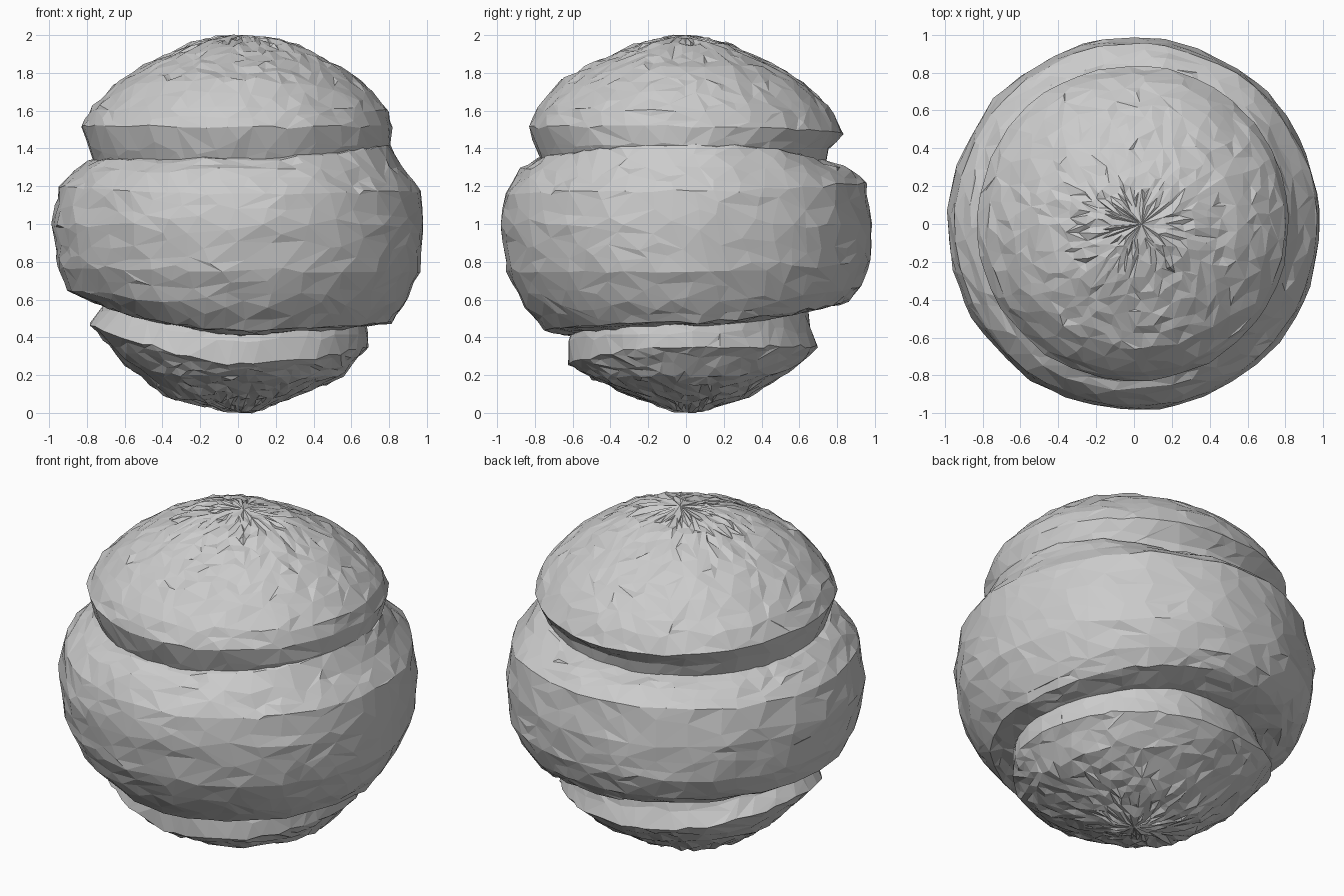
import bpy, bmesh, math, random
from mathutils import Vector, noise

if "Cube" in bpy.data.objects:
    bpy.data.objects.remove(bpy.data.objects["Cube"])

random.seed(4)
SEGS = 72
STEP = 0.055


def catmull(a, b, c, d, t):
    return 0.5 * (2 * b + (c - a) * t + (2 * a - 5 * b + 4 * c - d) * t * t
                  + (3 * b - a - 3 * c + d) * t ** 3)


def loft(name, right, back, left, front, pole=None):
    """Loft through four side profiles (radius, z), with a hewn, faceted surface."""
    sides = [right, back, left, front]
    rows = []
    for i in range(len(right) - 1):
        length = max(math.dist(s[i], s[i + 1]) for s in sides)
        n = max(1, round(length / STEP))
        rows += [(i, k / n) for k in range(n)]
    rows.append((len(right) - 2, 1.0))

    bm = bmesh.new()
    rings = []
    for i, t in rows:
        ring = []
        quad = []
        for s in sides:
            a, b = s[i], s[i + 1]
            quad.append((a[0] + (b[0] - a[0]) * t, a[1] + (b[1] - a[1]) * t))
        for j in range(SEGS):
            f = (j + random.uniform(-0.25, 0.25)) / SEGS * 4
            q, u = int(math.floor(f)), f - math.floor(f)
            p = [quad[(q + k) % 4] for k in (-1, 0, 1, 2)]
            u = u * u * (3 - 2 * u)
            r = p[1][0] + (p[2][0] - p[1][0]) * u
            z = p[1][1] + (p[2][1] - p[1][1]) * u
            ang = f * math.pi / 2
            v = Vector((r * math.cos(ang), r * math.sin(ang), z))
            d = noise.noise(v * 4.0) * 0.012 + random.uniform(-0.005, 0.005)
            out = Vector((v.x, v.y, v.z - 1)).normalized()
            v += out * d
            v.z += random.uniform(-0.008, 0.008)
            ring.append(bm.verts.new(v))
        rings.append(ring)
    for a, b in zip(rings, rings[1:]):
        for j in range(SEGS):
            k = (j + 1) % SEGS
            bm.faces.new((a[j], b[j], b[k], a[k]))
    if pole:
        tip = bm.verts.new(pole)
        end = rings[0] if pole[2] > 1 else rings[-1]
        for j in range(SEGS):
            bm.faces.new((end[j], end[(j + 1) % SEGS], tip))
    bmesh.ops.triangulate(bm, faces=bm.faces[:])
    bmesh.ops.recalc_face_normals(bm, faces=bm.faces[:])
    # keep normals pointing away from the centre of the ball
    if sum(f.normal.dot(f.calc_center_median() - Vector((0, 0, 1))) for f in bm.faces) < 0:
        bmesh.ops.reverse_faces(bm, faces=bm.faces[:])
    me = bpy.data.meshes.new(name)
    bm.to_mesh(me)
    bm.free()
    ob = bpy.data.objects.new(name, me)
    bpy.context.collection.objects.link(ob)
    # irregular, larger facets
    dec = ob.modifiers.new("facets", 'DECIMATE')
    dec.ratio = 0.42
    return ob


# domed upper cap with an undercut neck
loft("upper_cap",
     [(.12, 1.99), (.32, 1.95), (.55, 1.83), (.71, 1.70), (.80, 1.60), (.82, 1.52), (.81, 1.42), (.76, 1.32)],
     [(.08, 1.99), (.25, 1.95), (.50, 1.83), (.65, 1.72), (.77, 1.60), (.84, 1.48), (.76, 1.40), (.73, 1.28)],
     [(.08, 1.99), (.25, 1.96), (.50, 1.84), (.65, 1.74), (.77, 1.62), (.83, 1.52), (.79, 1.40), (.75, 1.29)],
     [(.08, 1.99), (.28, 1.95), (.50, 1.85), (.66, 1.76), (.78, 1.62), (.83, 1.51), (.79, 1.39), (.75, 1.29)],
     (.04, 0, 2.0))

# wide middle band, rising to meet the cap on the right
loft("middle_band",
     [(.74, 1.45), (.81, 1.42), (.87, 1.30), (.97, 1.18), (.985, 1.0), (.96, .75), (.88, .58), (.81, .48), (.66, .46)],
     [(.70, 1.34), (.77, 1.32), (.85, 1.30), (.95, 1.22), (.985, 1.0), (.98, .80), (.93, .67), (.86, .59), (.64, .54)],
     [(.72, 1.35), (.79, 1.33), (.87, 1.28), (.95, 1.20), (.985, 1.0), (.96, .78), (.90, .65), (.77, .59), (.68, .56)],
     [(.73, 1.36), (.80, 1.34), (.88, 1.29), (.96, 1.16), (.985, 1.0), (.95, .75), (.87, .58), (.75, .44), (.58, .41)])

# lower cap, tilted down toward the front
loft("lower_cap",
     [(.67, .54), (.69, .43), (.69, .35), (.56, .20), (.33, .09), (.08, .01)],
     [(.64, .60), (.66, .45), (.70, .35), (.55, .22), (.33, .09), (.08, .01)],
     [(.69, .62), (.73, .54), (.79, .47), (.60, .26), (.38, .09), (.08, .01)],
     [(.59, .48), (.62, .38), (.62, .26), (.50, .18), (.30, .09), (.08, .01)],
     (.02, .02, 0.0))
